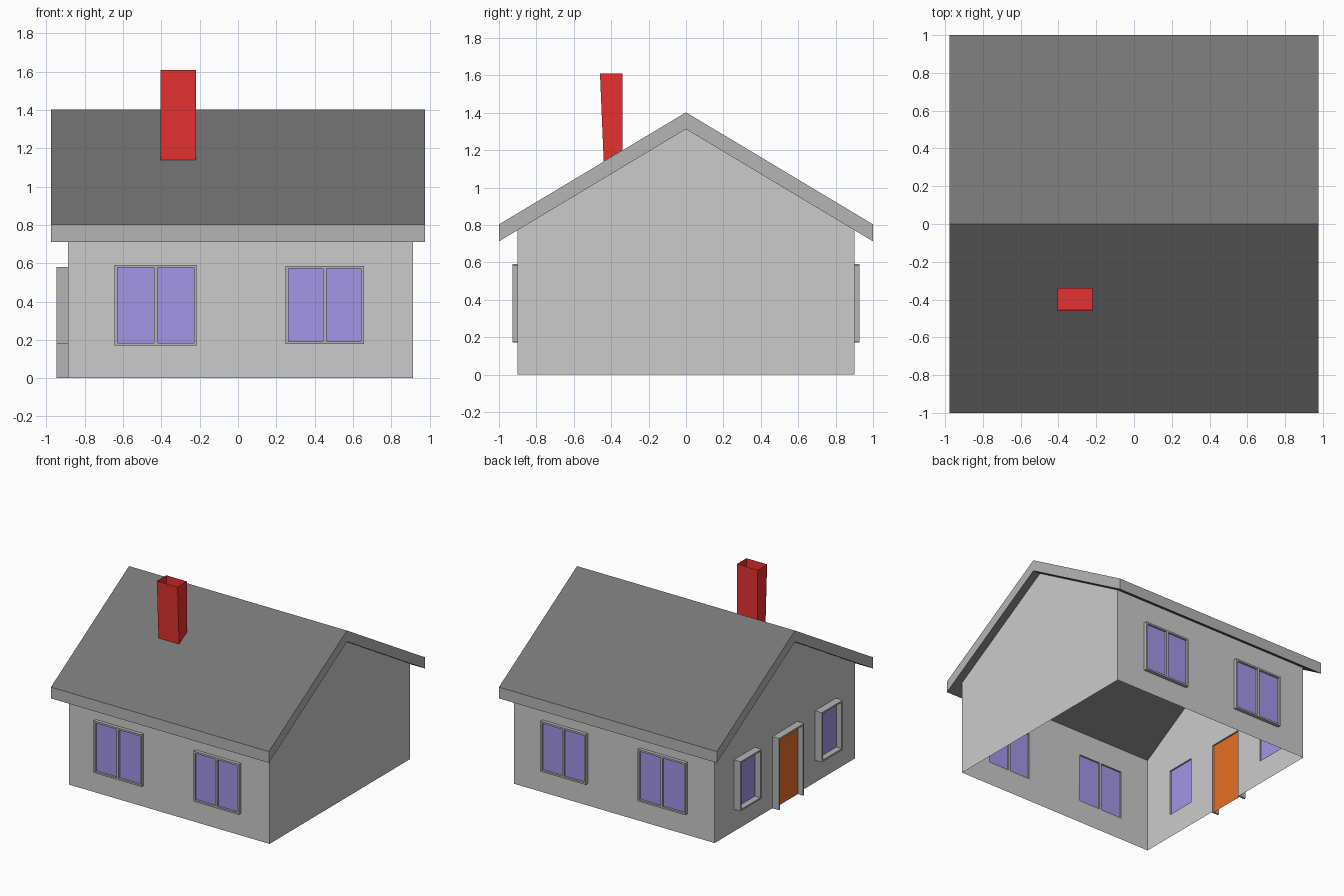
import bpy, bmesh
from mathutils import Vector

if "Cube" in bpy.data.objects:
    bpy.data.objects.remove(bpy.data.objects["Cube"])

X0, X1, Y, EAVE, APEX = -0.887, 0.913, 0.9, 0.772, 1.312


def material(name, rgb):
    m = bpy.data.materials.new(name)
    m.diffuse_color = (*rgb, 1)
    m.use_nodes = True
    m.node_tree.nodes["Principled BSDF"].inputs["Base Color"].default_value = m.diffuse_color
    return m


GLASS = material("glass", (0.36, 0.305, 0.80))
WOOD = material("door_wood", (0.80, 0.16, 0.02))
BRICK = material("brick", (0.80, 0.03, 0.03))
SLATE = material("dark_roofing", (0.178, 0.178, 0.178))
TRIM = material("trim", (0.46, 0.46, 0.46))


def finish(name, bm, *mats):
    me = bpy.data.meshes.new(name)
    bm.to_mesh(me)
    bm.free()
    ob = bpy.data.objects.new(name, me)
    bpy.context.collection.objects.link(ob)
    for m in mats:
        me.materials.append(m)
    return ob


def face(bm, pts, out):
    f = bm.faces.new([bm.verts.new(p) for p in pts])
    f.normal_update()
    if f.normal.dot(Vector(out)) < 0:
        f.normal_flip()


def box(bm, a, b):
    a, b = Vector(a), Vector(b)
    vs = bmesh.ops.create_cube(bm, size=1)["verts"]
    for v in vs:
        v.co = (a + b) / 2 + Vector(v.co[i] * abs(b[i] - a[i]) for i in range(3))


# Each wall maps (along, outward, up) to world space
def front(u, d, z): return (u, -Y - d, z)
def back(u, d, z): return (u, Y + d, z)
def left(u, d, z): return (X0 - d, u, z)


def wall(bm, place, u0, u1, openings):
    """Sheet wall made of grid cells, leaving the openings out."""
    e = 0.007
    holes = [(h[0] - e, h[1] + e, h[2] - e if h[2] else 0, h[3] + e) for h in openings]
    us = sorted({u0, u1, *[h[0] for h in holes], *[h[1] for h in holes]})
    zs = sorted({0, EAVE, *[h[2] for h in holes], *[h[3] for h in holes]})
    out = Vector(place(0, 1, 0)) - Vector(place(0, 0, 0))
    for a, b in zip(us, us[1:]):
        for c, d in zip(zs, zs[1:]):
            mu, mz = (a + b) / 2, (c + d) / 2
            if not any(h[0] < mu < h[1] and h[2] < mz < h[3] for h in holes):
                face(bm, [place(a, 0, c), place(b, 0, c), place(b, 0, d), place(a, 0, d)], out)


def opening(name, place, h, depth, mat, mullion=False, sill=True):
    """Projecting frame with a recessed pane."""
    a, b, c, d = h
    w = 0.014
    bm = bmesh.new()
    base = c if sill else 0
    bars = [(a - w, a, base, d), (b, b + w, base, d), (a - w, b + w, d, d + w)]
    if sill:
        bars.append((a - w, b + w, c - w, c))
    if mullion:
        m = (a + b) / 2
        bars.append((m - 0.009, m + 0.009, c, d))
    for p, q, r, s in bars:
        box(bm, place(p, 0, r), place(q, depth, s))
    finish(name + "_frame", bm, TRIM)
    bm = bmesh.new()
    out = Vector(place(0, 1, 0)) - Vector(place(0, 0, 0))
    t = 0.012
    face(bm, [place(a, t, c), place(b, t, c), place(b, t, d), place(a, t, d)], out)
    finish(name + "_panel", bm, mat)


# Openings: along-min, along-max, z-min, z-max
long_holes = [(-0.63, -0.23, 0.185, 0.578), (0.263, 0.643, 0.192, 0.572)]
side_windows = [(-0.64, -0.40, 0.193, 0.567), (0.40, 0.64, 0.193, 0.567)]
door = (-0.147, 0.147, 0, 0.567)

# House walls, open underneath
bm = bmesh.new()
wall(bm, front, X0, X1, long_holes)
wall(bm, back, X0, X1, long_holes)
wall(bm, left, -Y, Y, side_windows + [door])
face(bm, [(X0, -Y, EAVE), (X0, Y, EAVE), (X0, 0, APEX)], (-1, 0, 0))
face(bm, [(X1, -Y, 0), (X1, Y, 0), (X1, Y, EAVE), (X1, 0, APEX), (X1, -Y, EAVE)], (1, 0, 0))
bmesh.ops.remove_doubles(bm, verts=bm.verts, dist=0.0005)
finish("walls", bm)

# Windows and door
for side, place in (("front", front), ("back", back)):
    for i, h in enumerate(long_holes):
        opening(f"{side}_window_{i + 1}", place, h, 0.028, GLASS, mullion=True)
for i, h in enumerate(side_windows):
    opening(f"left_window_{i + 1}", left, h, 0.06, GLASS)
opening("door", left, door, 0.06, WOOD, sill=False)

# Gabled roof slab: dark slopes and soffits, lighter fascia edges
bm = bmesh.new()
profile = [(-1, 0.803), (0, 1.402), (1, 0.803), (1, 0.712), (0, 1.312), (-1, 0.712)]
f = bm.faces.new([bm.verts.new((-0.977, y, z)) for y, z in profile])
ext = bmesh.ops.extrude_face_region(bm, geom=[f])["geom"]
bmesh.ops.translate(bm, vec=(1.954, 0, 0), verts=[v for v in ext if isinstance(v, bmesh.types.BMVert)])
bmesh.ops.recalc_face_normals(bm, faces=bm.faces)
for f in bm.faces:
    f.material_index = 0 if abs(f.normal.z) > 0.1 else 1
finish("roof", bm, SLATE, TRIM)

# Chimney: hollow, open at the top, sitting on the slope, with a floor inside
bm = bmesh.new()
xa, xb = -0.405, -0.22
low = [(xa, -0.44, 1.14), (xb, -0.44, 1.14), (xb, -0.34, 1.20), (xa, -0.34, 1.20)]
top = [(xa, -0.46, 1.61), (xb, -0.46, 1.61), (xb, -0.34, 1.61), (xa, -0.34, 1.61)]
lo, hi = [[bm.verts.new(p) for p in ring] for ring in (low, top)]
for i in range(4):
    j = (i + 1) % 4
    bm.faces.new((lo[i], lo[j], hi[j], hi[i]))
face(bm, [(xa, -0.449, 1.36), (xb, -0.449, 1.36), (xb, -0.34, 1.36), (xa, -0.34, 1.36)], (0, 0, 1))
finish("chimney", bm, BRICK)
